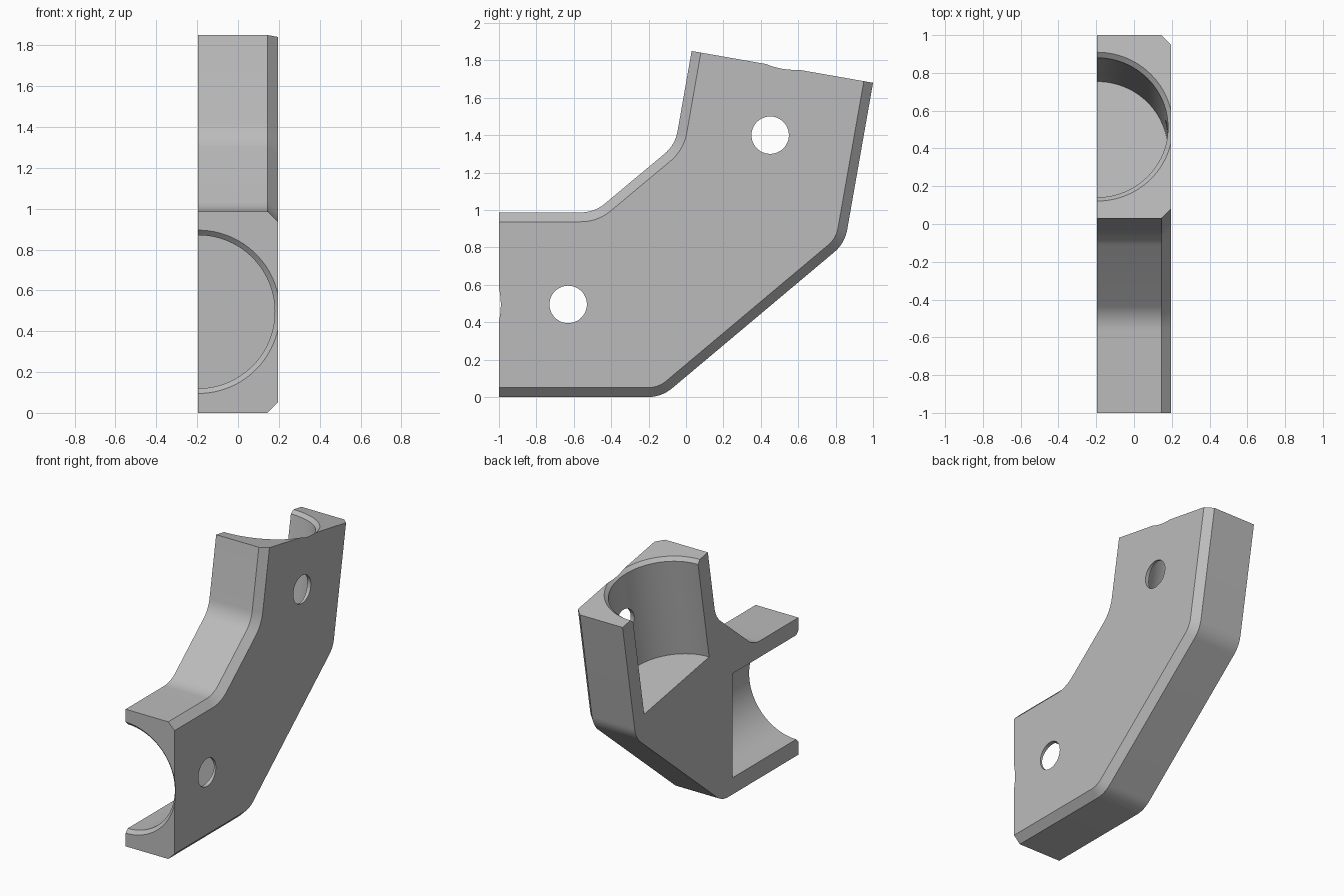
import bpy, bmesh, math
from mathutils import Vector, Matrix

cube = bpy.data.objects.get("Cube")
if cube:
    bpy.data.objects.remove(cube)

HALF, CHAMFER, FILLET = 0.195, 0.05, 0.2
TILT = math.radians(10)
AXIS_MID = Vector((0.515, 1.765))

grey = bpy.data.materials.new("plain_grey")
grey.use_nodes = True
colour = (0.5, 0.5, 0.5, 1)
grey.diffuse_color = colour
grey.node_tree.nodes["Principled BSDF"].inputs["Base Color"].default_value = colour


def make_object(name, bm):
    bmesh.ops.recalc_face_normals(bm, faces=bm.faces)
    mesh = bpy.data.meshes.new(name)
    bm.to_mesh(mesh)
    bm.free()
    mesh.materials.append(grey)
    ob = bpy.data.objects.new(name, mesh)
    bpy.context.collection.objects.link(ob)
    return ob


def offset_path(points, d):
    """Shift an open path sideways to its left, with mitred corners."""
    pts = [Vector(p) for p in points]
    normals = []
    for a, b in zip(pts, pts[1:]):
        t = (b - a).normalized()
        normals.append(Vector((-t.y, t.x)))
    out = [pts[0] + normals[0] * d]
    for p, m, n in zip(pts[1:], normals, normals[1:]):
        out.append(p + (m + n) * d / (1 + m.dot(n)))
    return out + [pts[-1] + normals[-1] * d]


def round_path(pts, radius, steps=10):
    """Replace each inner corner of an open path by an arc."""
    out = [pts[0]]
    for a, p, b in zip(pts, pts[1:], pts[2:]):
        u, v = (a - p).normalized(), (b - p).normalized()
        half = u.angle(v) / 2
        centre = p + (u + v).normalized() * radius / math.sin(half)
        start = p + u * radius / math.tan(half) - centre
        sweep = (math.pi - 2 * half) * (1 if u.x * v.y - u.y * v.x < 0 else -1)
        for i in range(steps + 1):
            out.append(centre + Matrix.Rotation(sweep * i / steps, 2) @ start)
    return out + [pts[-1]]


# Side profile as (y, z): outer edge of the bend, then inner edge back
OUTER = [(-1, 0), (-0.13, 0), (0.849, 0.822), (1, 1.68)]
INNER = [(0.03, 1.85), (-0.058, 1.348), (-0.49, 0.987), (-1, 0.987)]


def profile(inset):
    return (round_path(offset_path(OUTER, inset), FILLET - inset)
            + round_path(offset_path(INNER, inset), FILLET + inset))


# Bent shell half: three stacked profiles, the last one inset as a chamfer
bm = bmesh.new()
loops = []
for x, inset in ((-HALF, 0), (HALF - CHAMFER, 0), (HALF, CHAMFER)):
    loops.append([bm.verts.new((x, p.x, p.y)) for p in profile(inset)])
bm.faces.new(loops[0])
bm.faces.new(loops[-1])
for low, high in zip(loops, loops[1:]):
    for i in range(len(low)):
        j = (i + 1) % len(low)
        bm.faces.new((low[i], low[j], high[j], high[i]))
body = make_object("angled_pipe_clamp_half", bm)


def cut(cutter):
    cutter.hide_render = True
    mod = body.modifiers.new("cut", "BOOLEAN")
    mod.operation, mod.solver, mod.object = "DIFFERENCE", "EXACT", cutter
    bpy.context.view_layer.objects.active = body
    bpy.ops.object.modifier_apply(modifier=mod.name)
    bpy.data.objects.remove(cutter)


def bore_cutter(matrix, segments=96):
    """Flat-bottomed bore along local -z, with a flared mouth at z = 0."""
    bm = bmesh.new()
    rings = []
    for r, z in ((0.41, 0.01), (0.375, -0.025), (0.375, -0.75)):
        ring = bmesh.ops.create_circle(bm, segments=segments, radius=r,
                                       matrix=matrix @ Matrix.Translation((0, 0, z)))
        rings.append(ring["verts"])
    bm.faces.new(rings[0])
    bm.faces.new(rings[-1])
    for a, b in zip(rings, rings[1:]):
        for i in range(segments):
            j = (i + 1) % segments
            bm.faces.new((a[i], a[j], b[j], b[i]))
    return make_object("bore_cutter", bm)


def hole_cutter(y, z):
    bm = bmesh.new()
    place = Matrix.Translation((0.2, y, z)) @ Matrix.Rotation(math.pi / 2, 4, "Y")
    bmesh.ops.create_cone(bm, cap_ends=True, segments=48, radius1=0.1, radius2=0.1,
                          depth=0.4, matrix=place)
    return make_object("hole_cutter", bm)


# Pipe bores in the front end and the tilted top end
cut(bore_cutter(Matrix.Translation((-HALF, -1, 0.495)) @ Matrix.Rotation(math.pi / 2, 4, "X")))
cut(bore_cutter(Matrix.Translation((-HALF, *AXIS_MID)) @ Matrix.Rotation(-TILT, 4, "X")))

# Screw holes through the side wall
for y, z in ((-0.63, 0.495), (0.45, 1.4)):
    cut(hole_cutter(y, z))

bpy.ops.object.select_all(action="DESELECT")
body.select_set(True)
bpy.context.view_layer.objects.active = body
bpy.ops.object.shade_smooth_by_angle(angle=math.radians(30))
